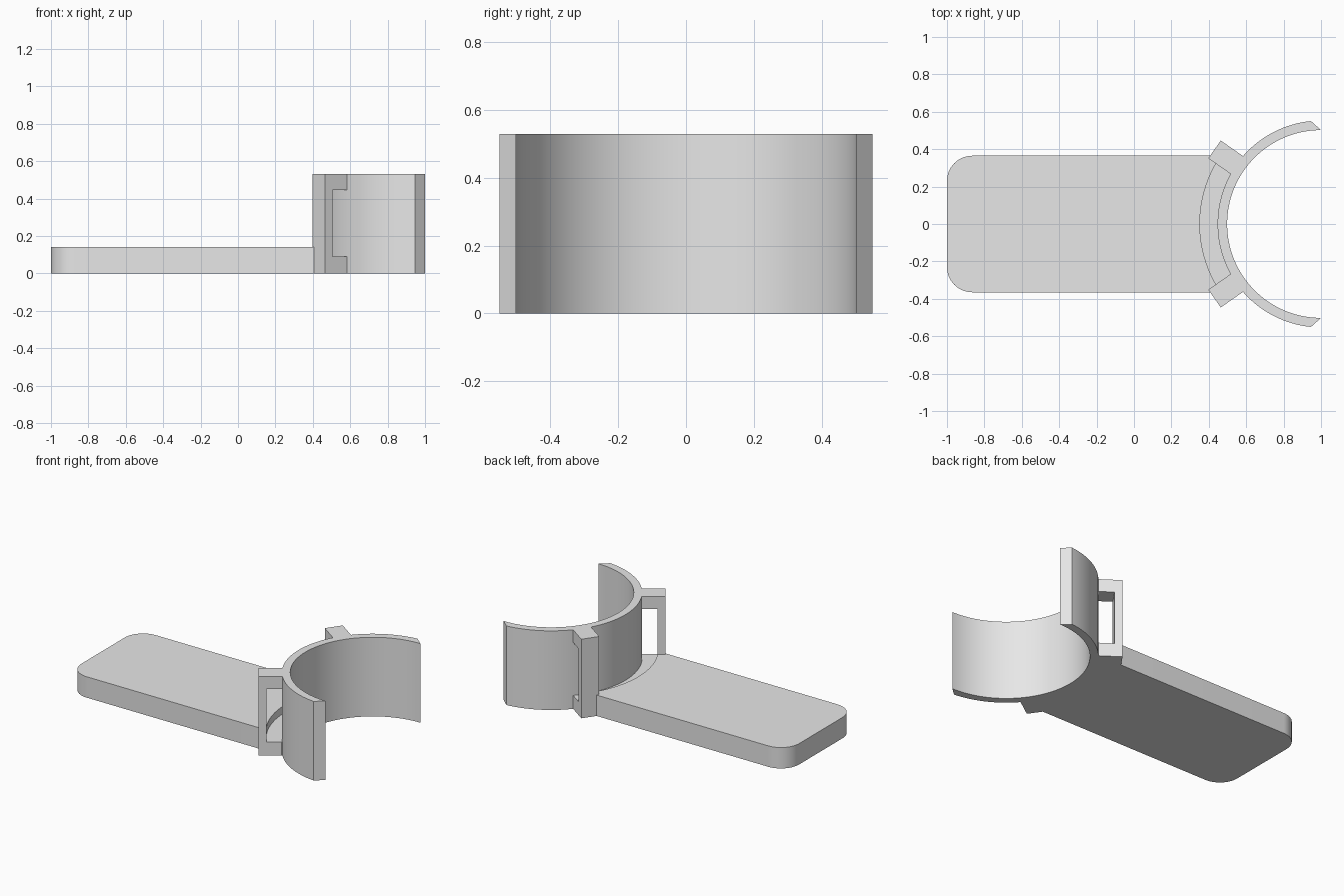
import bpy, bmesh, math
from mathutils import Matrix, Vector

old = bpy.data.objects.get("Cube")
if old:
    bpy.data.objects.remove(old, do_unlink=True)

# Shared dimensions
CENTER_X = 1.0
R_IN, R_OUT = 0.502, 0.553      # clip wall
R_SLOT, R_POST = 0.648, 0.695   # strap slot and outside of the loops
HEIGHT, PLATE_TOP = 0.53, 0.14
SLOT_LOW, SLOT_HIGH = 0.09, 0.445

grey = bpy.data.materials.new("plain grey")
grey.use_nodes = True
colour = (0.8, 0.8, 0.8, 1)
grey.diffuse_color = colour
grey.node_tree.nodes["Principled BSDF"].inputs["Base Color"].default_value = colour


def prism(name, outline, z0, z1):
    """Extrude a flat outline between two heights."""
    bm = bmesh.new()
    face = bm.faces.new([bm.verts.new((x, y, z0)) for x, y in outline])
    side = bmesh.ops.extrude_face_region(bm, geom=[face])["geom"]
    top = [v for v in side if isinstance(v, bmesh.types.BMVert)]
    bmesh.ops.translate(bm, verts=top, vec=(0, 0, z1 - z0))
    bmesh.ops.recalc_face_normals(bm, faces=bm.faces)
    mesh = bpy.data.meshes.new(name)
    bm.to_mesh(mesh)
    bm.free()
    mesh.materials.append(grey)
    obj = bpy.data.objects.new(name, mesh)
    bpy.context.collection.objects.link(obj)
    return obj


def arc(cx, cy, r, a0, a1, n):
    angles = [math.radians(a0 + (a1 - a0) * i / n) for i in range(n + 1)]
    return [(cx + r * math.cos(a), cy + r * math.sin(a)) for a in angles]


def combine(target, tool, operation):
    """Apply a boolean and remove its tool."""
    tool.hide_render = True
    mod = target.modifiers.new(operation.lower(), "BOOLEAN")
    mod.operation, mod.solver, mod.object = operation, "EXACT", tool
    bpy.context.view_layer.objects.active = target
    bpy.ops.object.modifier_apply(modifier=mod.name)
    bpy.data.objects.remove(tool, do_unlink=True)


# Handle plate with two rounded corners
half, corner = 0.365, 0.135
outline = [(0.58, -half), (0.58, half)]
outline += arc(-1 + corner, half - corner, corner, 90, 180, 14)
outline += arc(-1 + corner, corner - half, corner, 180, 270, 14)
holder = prism("clip_holder", outline, 0, PLATE_TOP)

# Radial strap loops on both sides
for side in (1, -1):
    angle = math.radians(180 - side * 35)
    turn = Matrix.Rotation(angle, 3, "Z")
    corners = [(0.51, -0.058), (R_POST, -0.058), (R_POST, 0.058), (0.51, 0.058)]
    points = [turn @ Vector((x, y, 0)) for x, y in corners]
    loop = prism("strap_loop", [(CENTER_X + p.x, p.y) for p in points], 0, HEIGHT)
    combine(holder, loop, "UNION")

# Curved strap slot, then the round opening
cutters = ((R_SLOT, SLOT_LOW, SLOT_HIGH), ((R_IN + R_OUT) / 2, -0.1, HEIGHT + 0.1))
for radius, z0, z1 in cutters:
    cutter = prism("round_cutter", arc(CENTER_X, 0, radius, 0, 360, 160)[:-1], z0, z1)
    combine(holder, cutter, "DIFFERENCE")

# Open clip wall with slanted ends
wall = arc(CENTER_X, 0, R_IN, 90, 270, 80)
wall += arc(CENTER_X, 0, R_OUT, 264.4, 95.6, 76)
combine(holder, prism("clip_wall", wall, 0, HEIGHT), "UNION")

# Smooth curves, sharp edges
bpy.ops.object.select_all(action="DESELECT")
holder.select_set(True)
bpy.context.view_layer.objects.active = holder
bpy.ops.object.shade_smooth_by_angle(angle=math.radians(25))
